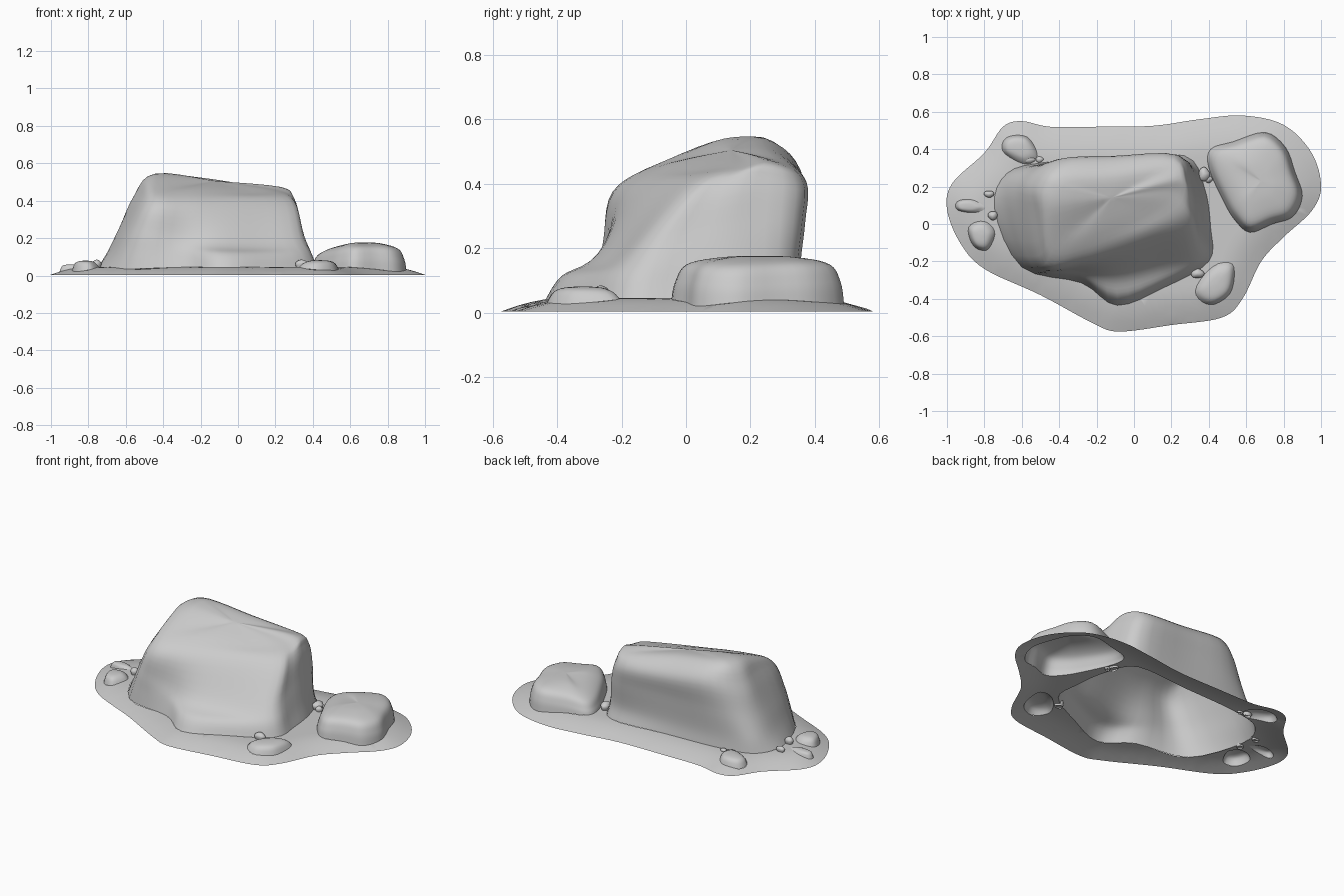
import bpy, math
from mathutils import Vector
from mathutils.geometry import delaunay_2d_cdt

if "Cube" in bpy.data.objects:
    bpy.data.objects.remove(bpy.data.objects["Cube"])


def spline(pts, n, closed=True):
    """Catmull-Rom curve through pts, n steps per span."""
    p = [Vector(q) for q in pts]
    m = len(p)
    get = (lambda i: p[i % m]) if closed else (lambda i: p[max(0, min(m - 1, i))])
    out = []
    for i in range(m if closed else m - 1):
        a, b, c, d = (get(i + k) for k in (-1, 0, 1, 2))
        for s in range(n):
            t = s / n
            out.append(0.5 * (2 * b + (c - a) * t + (2 * a - 5 * b + 4 * c - d) * t * t
                              + (3 * b - a - 3 * c + d) * t ** 3))
    return out if closed else out + [p[-1]]


def inside(p, poly):
    hit = False
    for a, b in zip(poly, poly[1:] + poly[:1]):
        if (a.y > p.y) != (b.y > p.y) and p.x < (b.x - a.x) * (p.y - a.y) / (b.y - a.y) + a.x:
            hit = not hit
    return hit


def add_mesh(name, verts, faces, angle=60):
    me = bpy.data.meshes.new(name)
    me.from_pydata([tuple(v) for v in verts], [], faces)
    ob = bpy.data.objects.new(name, me)
    bpy.context.collection.objects.link(ob)
    bpy.ops.object.select_all(action='DESELECT')
    ob.select_set(True)
    bpy.context.view_layer.objects.active = ob
    bpy.ops.object.shade_smooth_by_angle(angle=math.radians(angle))
    return ob


def loft(name, rings, apex, n=4, rows=5):
    """Open-bottomed shell through clockwise control rings, closed at an apex."""
    rings = [spline(r, n) for r in rings]
    m = len(rings[0])
    cols = [spline([r[j] for r in rings] + [Vector(apex)], rows, False) for j in range(m)]
    k = len(cols[0]) - 1
    verts = [cols[j][i] for i in range(k) for j in range(m)] + [Vector(apex)]
    faces = [(i * m + j, (i + 1) * m + j, (i + 1) * m + (j + 1) % m, i * m + (j + 1) % m)
             for i in range(k - 1) for j in range(m)]
    faces += [((k - 1) * m + j, k * m, (k - 1) * m + (j + 1) % m) for j in range(m)]
    return add_mesh(name, verts, faces)


# Ground skirt outline and its height
edge = spline([(-1, .08), (-.97, .22), (-.8, .38), (-.7, .52), (-.6, .55), (-.45, .52),
               (-.2, .52), (.1, .525), (.35, .56), (.58, .58), (.8, .53), (.95, .38),
               (1, .2), (.95, .07), (.8, -.07), (.68, -.2), (.58, -.4), (.47, -.5),
               (.2, -.54), (-.08, -.575), (-.22, -.53), (-.5, -.38), (-.8, -.24), (-.93, -.1)], 6)


def edge_dist(p):
    return min((p - e).length for e in edge)


def ground(x, y):
    t = min(1, edge_dist(Vector((x, y))) / .19)
    return .004 + .042 * math.sin(t * math.pi / 2)


def on_ground(pts):
    return [(x, y, ground(x, y)) for x, y in pts]


holes = []

# Large boulder: base, ledge, waist, shoulder and crown rings
base = [(-.745, .08), (-.68, .27), (-.47, .33), (-.1, .35), (.27, .365), (.375, .2),
        (.41, -.02), (.4, -.2), (.16, -.34), (-.09, -.435), (-.28, -.315), (-.6, -.23)]
ledge = [(-.69, .08, .13), (-.655, .265, .13), (-.46, .325, .13), (-.1, .34, .13),
         (.26, .345, .13), (.355, .2, .13), (.38, -.01, .12), (.375, -.18, .12),
         (.16, -.3, .115), (-.09, -.385, .115), (-.29, -.285, .12), (-.57, -.23, .13)]
waist = [(-.63, .07, .25), (-.605, .25, .26), (-.43, .335, .28), (-.1, .35, .28),
         (.25, .36, .28), (.325, .2, .28), (.345, .02, .24), (.33, -.14, .2),
         (.12, -.22, .18), (-.1, -.275, .18), (-.3, -.25, .2), (-.53, -.23, .24)]
shoulder = [(-.535, .06, .43), (-.55, .22, .42), (-.4, .34, .45), (-.1, .36, .42),
            (.22, .365, .4), (.29, .22, .42), (.3, .1, .4), (.28, .02, .395),
            (.1, -.06, .39), (-.1, -.14, .38), (-.28, -.2, .37), (-.47, -.21, .38)]
crown = [(-.44, .08, .53), (-.44, .19, .545), (-.37, .25, .54), (-.1, .27, .505),
         (.17, .3, .465), (.22, .24, .475), (.21, .18, .46), (.16, .12, .455),
         (.05, .04, .445), (-.1, -.02, .45), (-.25, -.07, .455), (-.4, -.09, .46)]
loft("large_boulder", [on_ground(base), ledge, waist, shoulder, crown], (-.12, .14, .505))
holes.append(spline(base, 4))

# Low boulder: scaled outline rings, lower towards the left
low = [(.4, .3), (.41, .4), (.53, .44), (.7, .49), (.81, .41), (.86, .28),
       (.9, .15), (.85, .04), (.74, 0), (.62, -.045), (.54, .02), (.48, .12)]
mid = Vector((.65, .23))


def low_ring(s, z):
    r = [mid + (Vector(p) - mid) * s for p in low]
    return [(p.x, p.y, z - .2 * max(0, .6 - p.x) * z / .15 - .1 * max(0, p.x - .78)) for p in r]


loft("low_boulder", [on_ground(low), low_ring(.96, .095), low_ring(.83, .15),
                     low_ring(.45, .172)], (.68, .23, .177))
holes.append(spline(low, 4))


# Pebbles: small lopsided domes
def pebble(name, x, y, rx, ry, top, turn=0, lift=None, hole=True):
    def ring(s):
        out = []
        for i in range(8):
            a = -i * math.pi / 4
            w = s * (1 + .08 * math.sin(2.3 * i + x * 20))
            u, v = rx * w * math.cos(a), ry * w * math.sin(a)
            out.append((x + u * math.cos(turn) - v * math.sin(turn),
                        y + u * math.sin(turn) + v * math.cos(turn)))
        return out
    foot = on_ground(ring(1)) if lift is None else [(a, b, lift) for a, b in ring(.7)]
    z0 = sum(p[2] for p in foot) / 8
    s = .82 if lift is None else 1
    loft(name, [foot, [(a, b, z0 + (top - z0) * .6) for a, b in ring(s)],
                [(a, b, z0 + (top - z0) * .92) for a, b in ring(.5)]], (x, y, top), 3, 3)
    if hole:
        holes.append([Vector(p[:2]) for p in spline(foot, 3)])


for i, p in enumerate([(-.61, .4, .1, .07, .075, -.5), (-.88, .095, .08, .035, .06, -.1),
                       (-.815, -.06, .07, .08, .08, .3), (.44, -.32, .13, .085, .082, .9)]):
    pebble(f"pebble_{i + 1}", *p)
for i, p in enumerate([(-.56, .345, .03, .02, .065), (-.505, .345, .02, .016, .06),
                       (-.755, .045, .026, .024, .085), (-.775, .16, .028, .018, .075),
                       (.375, .265, .03, .038, .09), (.4, .24, .02, .02, .075),
                       (.34, -.265, .035, .025, .085)]):
    pebble(f"chip_{i + 1}", *p, lift=.035, hole=False)

# Ground skirt: sheet between the outline and the rock footprints
pts, cons = [], []
for loop in [edge] + holes:
    s, m = len(pts), len(loop)
    pts += [Vector(p[:2]) for p in loop]
    cons += [(s + i, s + (i + 1) % m) for i in range(m)]
for i in range(-25, 26):
    for j in range(-15, 16):
        p = Vector((i * .04 + .02 * (j % 2), j * .04))
        if inside(p, edge) and edge_dist(p) > .025 and not any(inside(p, h) for h in holes):
            pts.append(p)
v2, _, tris, *_ = delaunay_2d_cdt(pts, cons, [], 0, 1e-5)
keep = []
for f in tris:
    c = sum((v2[i] for i in f), Vector((0, 0))) / len(f)
    if inside(c, edge) and not any(inside(c, h) for h in holes):
        keep.append(tuple(f))
add_mesh("ground_skirt", [(v.x, v.y, ground(v.x, v.y)) for v in v2], keep)
